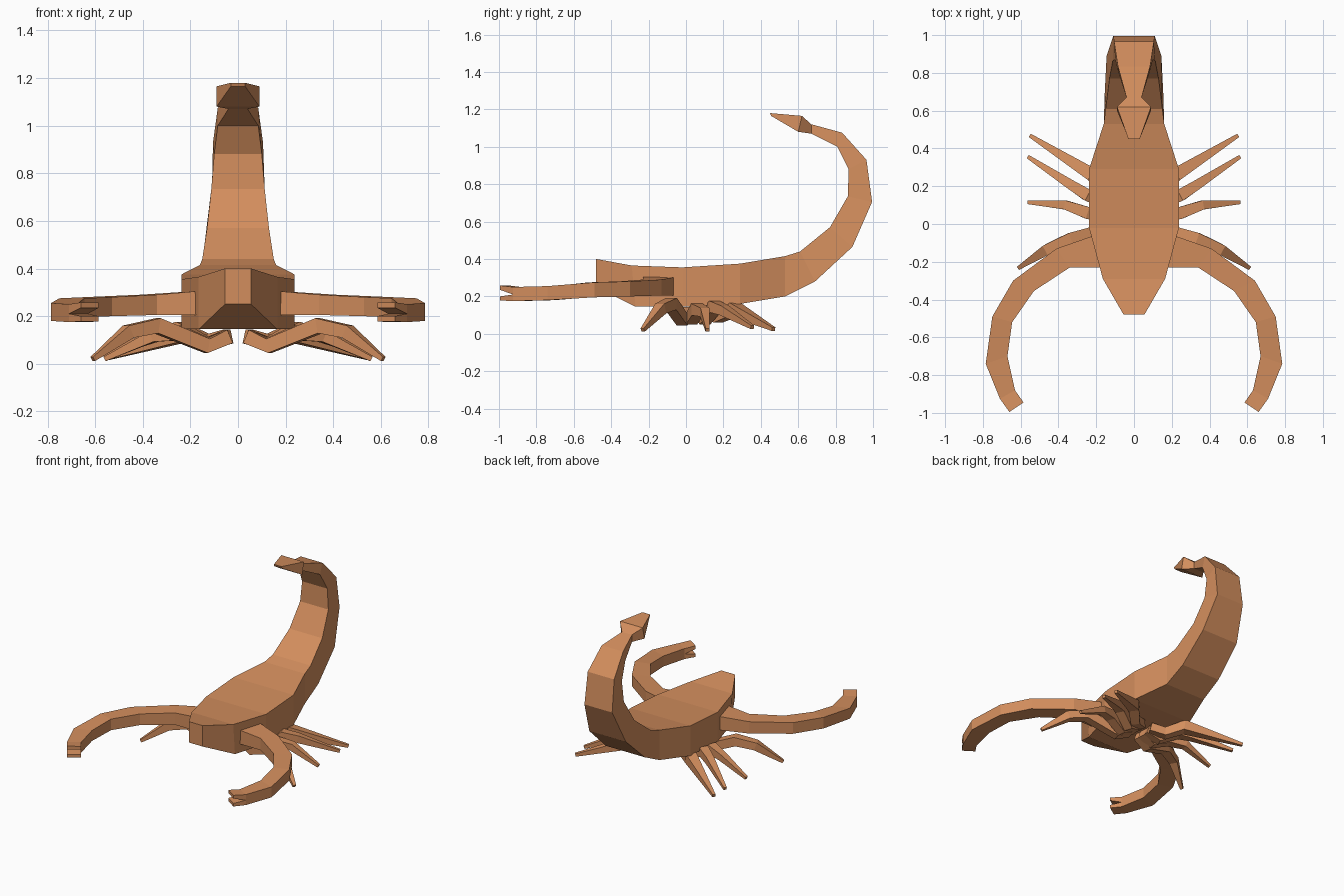
import bpy, bmesh
from mathutils import Vector

cube = bpy.data.objects.get("Cube")
if cube:
    bpy.data.objects.remove(cube)

shell = bpy.data.materials.new("tan_shell")
shell.use_nodes = True
shell.diffuse_color = (0.65, 0.27, 0.11, 1)
shell.node_tree.nodes["Principled BSDF"].inputs["Base Color"].default_value = shell.diffuse_color


def loft(name, rings, mirrored=False):
    """Skin a chain of four-cornered rings and cap both ends."""
    bm = bmesh.new()
    loops = [[bm.verts.new(p) for p in ring] for ring in rings]
    for a, b in zip(loops, loops[1:]):
        for i in range(4):
            j = (i + 1) % 4
            bm.faces.new((a[i], a[j], b[j], b[i]))
    bm.faces.new(loops[0])
    bm.faces.new(loops[-1])
    bmesh.ops.recalc_face_normals(bm, faces=bm.faces)
    mesh = bpy.data.meshes.new(name)
    bm.to_mesh(mesh)
    bm.free()
    mesh.materials.append(shell)
    obj = bpy.data.objects.new(name, mesh)
    bpy.context.collection.objects.link(obj)
    if mirrored:
        obj.modifiers.new("Mirror", 'MIRROR').use_mirror_merge = False
    return obj


def body_ring(y1, z1, y2, z2, w1, w2):
    """Inner/upper edge at (y1, z1), outer/lower edge at (y2, z2)."""
    return [(-w1, y1, z1), (w1, y1, z1), (w2, y2, z2), (-w2, y2, z2)]


def arm_ring(outer, inner, low, high):
    return [(*outer, low), (*outer, high), (*inner, high), (*inner, low)]


def leg_rings(points):
    """Upright diamond-free box section following x, y, z, half width."""
    pts = [Vector(p[:3]) for p in points]
    rings = []
    for i, p in enumerate(pts):
        run = pts[min(i + 1, len(pts) - 1)] - pts[max(i - 1, 0)]
        side = Vector((-run.y, run.x, 0)).normalized() * points[i][3]
        up = run.cross(side).normalized() * points[i][3]
        if up.z < 0:
            up = -up
        rings.append([p + side + up, p - side + up, p - side - up, p + side - up])
    return rings


# Body flowing into the curled tail
body = [
    (-.48, .40, -.48, .25, .055, .055),
    (-.29, .365, -.27, .145, .165, .165),
    (-.02, .355, -.02, .145, .238, .238),
    (.29, .375, .29, .16, .238, .238),
    (.53, .415, .53, .20, .16, .16),
    (.61, .44, .69, .28, .15, .155),
    (.77, .57, .89, .465, .13, .145),
    (.865, .735, .995, .705, .112, .11),
    (.87, .88, .965, .93, .1, .105),
    (.81, 1.0, .835, 1.075, .085, .085),
    (.67, 1.07, .67, 1.12, .04, .04),
]
loft("body_and_tail", [body_ring(*r) for r in body])

# Stinger at the tail tip
stinger = [
    (.67, 1.07, .67, 1.12, .04, .04),
    (.60, 1.08, .62, 1.165, .09, .09),
    (.455, 1.165, .45, 1.18, .03, .03),
]
loft("stinger", [body_ring(*r) for r in stinger])

# Curved arms
arm = [
    ((.18, -.05), (.17, -.23), .205, .305),
    ((.41, -.13), (.34, -.23), .205, .29),
    ((.64, -.30), (.53, -.355), .20, .28),
    ((.75, -.49), (.645, -.52), .195, .275),
    ((.785, -.74), (.67, -.70), .18, .255),
    ((.71, -.925), (.63, -.88), .175, .25),
]
loft("arms", [arm_ring(*r) for r in arm], True)

# Pincer jaws
wrist, tip = ((.71, -.925), (.63, -.88)), ((.66, -.995), (.585, -.945))
loft("upper_jaws", [arm_ring(*wrist, .21, .25), arm_ring(*tip, .235, .258)], True)
loft("lower_jaws", [arm_ring(*wrist, .175, .21), arm_ring(*tip, .178, .2)], True)

# Four pairs of jointed legs
legs = {
    "front_legs": [(.04, 0, .115, .03), (.13, -.02, .075, .03), (.34, -.08, .16, .032),
                   (.46, -.135, .135, .028), (.61, -.232, .02, .01)],
    "second_legs": [(.04, .04, .115, .03), (.13, .03, .08, .03), (.25, .06, .13, .032),
                    (.36, .1, .115, .024), (.56, .115, .02, .01)],
    "third_legs": [(.04, .08, .115, .03), (.13, .1, .08, .03), (.25, .155, .145, .032),
                   (.33, .205, .125, .026), (.56, .355, .035, .01)],
    "rear_legs": [(.04, .12, .115, .03), (.13, .17, .09, .03), (.22, .26, .13, .036),
                  (.55, .468, .025, .01)],
}
for name, points in legs.items():
    loft(name, leg_rings(points), True)
